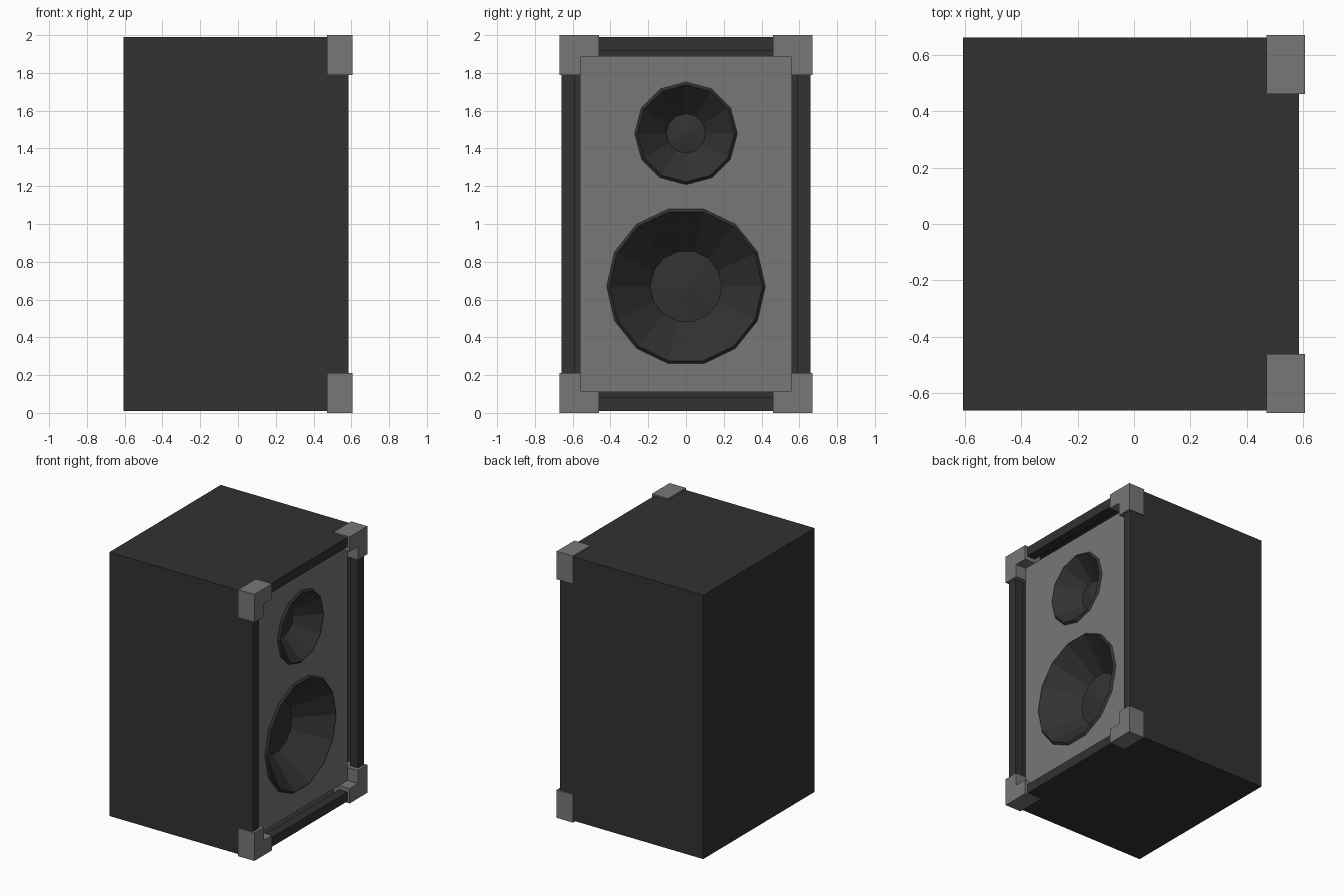
import bpy, bmesh
from math import cos, sin, tau
from mathutils import Matrix, Vector

if "Cube" in bpy.data.objects:
    bpy.data.objects.remove(bpy.data.objects["Cube"])

FRONT, PANEL = 0.585, 0.517          # x of cabinet rim and of recessed panel
SPEAKERS = [                          # name, centre z, radius, cap radius, depth, sides
    ("woofer", 0.67, 0.42, 0.19, 0.20, 14),
    ("tweeter", 1.48, 0.272, 0.105, 0.135, 12),
]


def material(name, v):
    m = bpy.data.materials.new(name)
    m.diffuse_color = (v, v, v, 1)
    m.use_nodes = True
    m.node_tree.nodes["Principled BSDF"].inputs["Base Color"].default_value = m.diffuse_color
    return m


dark = material("dark_shell", 0.032)
grey = material("grey_trim", 0.185)


def finish(bm, name, mat):
    me = bpy.data.meshes.new(name)
    bm.to_mesh(me)
    bm.free()
    me.materials.append(mat)
    ob = bpy.data.objects.new(name, me)
    bpy.context.collection.objects.link(ob)
    return ob


def face_forward(bm):
    bm.normal_update()
    for f in bm.faces:
        if f.normal.x < 0:
            f.normal_flip()


def ring(bm, x, z, r, n):
    return [bm.verts.new((x, r * cos(tau * i / n), z + r * sin(tau * i / n)))
            for i in range(n)]


# Cabinet: box with a rim and an open recess on the +x side
bm = bmesh.new()
size = Vector((FRONT + 0.605, 1.32, 1.98))
bmesh.ops.create_cube(bm, size=1, matrix=Matrix.Translation(((FRONT - 0.605) / 2, 0, 1))
                      @ Matrix.Diagonal((*size, 1)))
bm.normal_update()
face = max(bm.faces, key=lambda f: f.normal.x)
bmesh.ops.inset_region(bm, faces=[face], thickness=0.1)
inner = bmesh.ops.extrude_discrete_faces(bm, faces=[face])["faces"]
bmesh.ops.translate(bm, verts=inner[0].verts, vec=(PANEL - FRONT, 0, 0))
bmesh.ops.delete(bm, geom=inner, context='FACES_ONLY')
finish(bm, "cabinet", dark)

# Front panel: flat sheet with two round openings
bm = bmesh.new()
loops = [[bm.verts.new((PANEL, y, z)) for y, z in
          ((-0.56, 0.11), (0.56, 0.11), (0.56, 1.89), (-0.56, 1.89))]]
loops += [ring(bm, PANEL, z, r, n) for _, z, r, _, _, n in SPEAKERS]
edges = [bm.edges.new((l[i - 1], l[i])) for l in loops for i in range(len(l))]
bmesh.ops.triangle_fill(bm, use_beauty=True, use_dissolve=False, edges=edges,
                        normal=(1, 0, 0))
face_forward(bm)
finish(bm, "front_panel", grey)

# Speaker cones: raised surround, funnel and shallow domed cap
for name, z, r, cap, depth, n in SPEAKERS:
    bm = bmesh.new()
    profile = [(PANEL, r), (PANEL + 0.015, r - 0.015), (PANEL - 0.005, r - 0.035),
               (PANEL - depth, cap)]
    rings = [ring(bm, x, z, rad, n) for x, rad in profile]
    for a, b in zip(rings, rings[1:]):
        for i in range(n):
            bm.faces.new((a[i - 1], a[i], b[i], b[i - 1]))
    tip = bm.verts.new((PANEL - depth + 0.02, 0, z))
    for i in range(n):
        bm.faces.new((rings[-1][i - 1], rings[-1][i], tip))
    face_forward(bm)
    finish(bm, name + "_cone", dark)

# Corner guards: L-shaped blocks wrapping the rim at each front corner
L = [(0.67, 1.0), (0.46, 1.0), (0.46, 0.888), (0.557, 0.888), (0.557, 0.79), (0.67, 0.79)]
for side, sy in (("left", -1), ("right", 1)):
    for level, sz in (("lower", -1), ("upper", 1)):
        bm = bmesh.new()
        f = bm.faces.new([bm.verts.new((0.47, sy * y, 1 + sz * z)) for y, z in L])
        ext = bmesh.ops.extrude_face_region(bm, geom=[f])["geom"]
        bmesh.ops.translate(bm, verts=[g for g in ext if isinstance(g, bmesh.types.BMVert)],
                            vec=(0.135, 0, 0))
        if not any(len(e.link_faces) == 1 for e in bm.edges) is True:
            pass
        else:
            bmesh.ops.holes_fill(bm, edges=bm.edges[:], sides=6)
        bmesh.ops.recalc_face_normals(bm, faces=bm.faces[:])
        finish(bm, f"{level}_{side}_corner_guard", grey)
